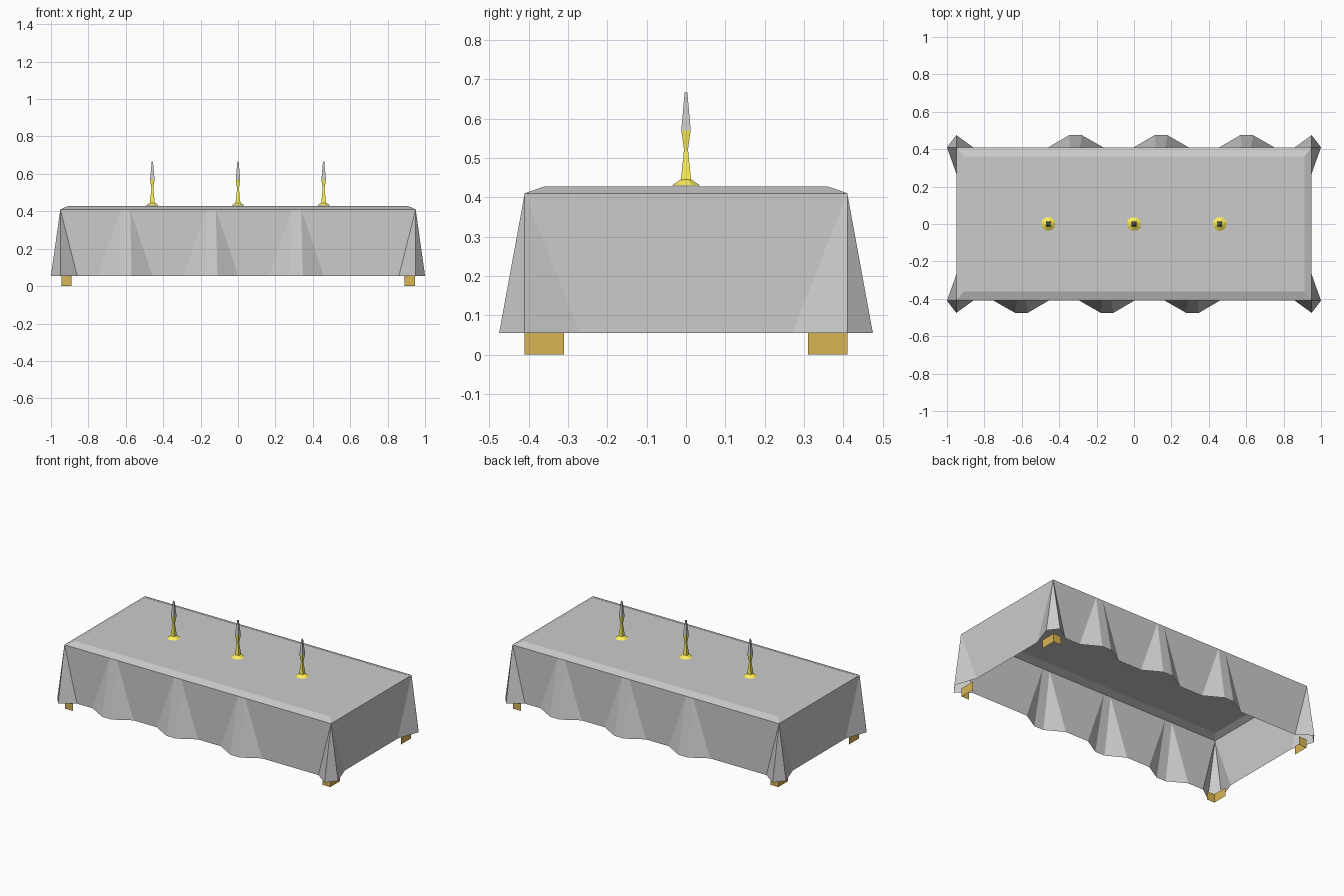
import bpy, bmesh, math

if "Cube" in bpy.data.objects:
    bpy.data.objects.remove(bpy.data.objects["Cube"])

X, Y, Z_EDGE, Z_TOP, Z_HEM = 0.95, 0.41, 0.41, 0.427, 0.055


def material(name, color):
    m = bpy.data.materials.new(name)
    m.diffuse_color = (*color, 1)
    m.use_nodes = True
    m.node_tree.nodes["Principled BSDF"].inputs["Base Color"].default_value = m.diffuse_color
    return m


def finish(name, bm, mat=None, recalc=True):
    bmesh.ops.remove_doubles(bm, verts=bm.verts, dist=1e-5)
    if recalc:
        bmesh.ops.recalc_face_normals(bm, faces=bm.faces)
    me = bpy.data.meshes.new(name)
    bm.to_mesh(me)
    bm.free()
    ob = bpy.data.objects.new(name, me)
    bpy.context.collection.objects.link(ob)
    if mat:
        me.materials.append(mat)
    return ob


def face(bm, pts):
    # Skip repeated points so that fold tips become triangles
    unique = list(dict.fromkeys(pts))
    if len(unique) > 2:
        bm.faces.new([bm.verts.new(p) for p in unique])


# Tablecloth: hem points paired with the rim point they hang from
half = []
for cx in (-0.602, -0.144, 0.313):
    for hem_dx, hem_y, rim_dx in ((-0.148, -Y, -0.025), (-0.034, -0.475, -0.025),
                                  (0.034, -0.475, 0.025), (0.145, -Y, 0.025)):
        half.append(((cx + hem_dx, hem_y), (cx + rim_dx, -Y)))
corner = [(0.86, -Y), (X, -0.475), (1.0, -Y), (X, -0.27)]
half += [(p, (X, -Y)) for p in corner]
half += [((x, -y), (X, Y)) for x, y in reversed(corner)]
outline = half + [((-a, -b), (-c, -d)) for (a, b), (c, d) in half]

bm = bmesh.new()
for i, (hem, rim) in enumerate(outline):
    hem2, rim2 = outline[(i + 1) % len(outline)]
    face(bm, [(*hem, Z_HEM), (*hem2, Z_HEM), (*rim2, Z_EDGE), (*rim, Z_EDGE)])

# Chamfered edge and flat top
signs = [(-1, -1), (1, -1), (1, 1), (-1, 1)]
rim = [(sx * X, sy * Y, Z_EDGE) for sx, sy in signs]
top = [(sx * 0.912, sy * 0.362, Z_TOP) for sx, sy in signs]
for i in range(4):
    j = (i + 1) % 4
    face(bm, [rim[i], rim[j], top[j], top[i]])
face(bm, top)
finish("tablecloth", bm, recalc=False)

# Table feet: angled corner pieces showing below the hem
wood = material("wood", (0.7, 0.46, 0.09))
for sx, sy in signs:
    bm = bmesh.new()
    plan = [(0.89, 0.41), (0.945, 0.41), (0.945, 0.31)]
    for (ax, ay), (bx, by) in zip(plan, plan[1:]):
        pts = [(sx * ax, sy * ay, 0), (sx * bx, sy * by, 0),
               (sx * bx, sy * by, Z_HEM), (sx * ax, sy * ay, Z_HEM)]
        face(bm, pts if sx * sy < 0 else pts[::-1])
    side = ("front" if sy < 0 else "back") + ("_left" if sx < 0 else "_right")
    finish("foot_" + side, bm, wood, recalc=False)


def turned(name, profile, sides, x, mat=None):
    # Stack of regular polygons; profile holds (half width, height)
    bm = bmesh.new()
    k = 1 / math.cos(math.pi / sides)
    rings = [[bm.verts.new((x + r * k * math.cos((i + 0.5) * math.tau / sides),
                            r * k * math.sin((i + 0.5) * math.tau / sides), z))
              for i in range(sides)] for r, z in profile]
    for lo, hi in zip(rings, rings[1:]):
        for i in range(sides):
            j = (i + 1) % sides
            bm.faces.new((lo[i], lo[j], hi[j], hi[i]))
    bm.faces.new(rings[0][::-1])
    bm.faces.new(rings[-1])
    finish(name, bm, mat)


# Candlesticks and candles
brass = material("brass", (1.0, 0.88, 0.1))
for n, x in (("left", -0.458), ("middle", 0), ("right", 0.458)):
    turned("candle_base_" + n, [(0.036, 0.43), (0.014, 0.445)], 8, x, brass)
    turned("candlestick_" + n, [(0.013, 0.444), (0.005, 0.522), (0.012, 0.57)], 4, x, brass)
    turned("candle_" + n, [(0.012, 0.57), (0.004, 0.66), (0.003, 0.667)], 4, x)
